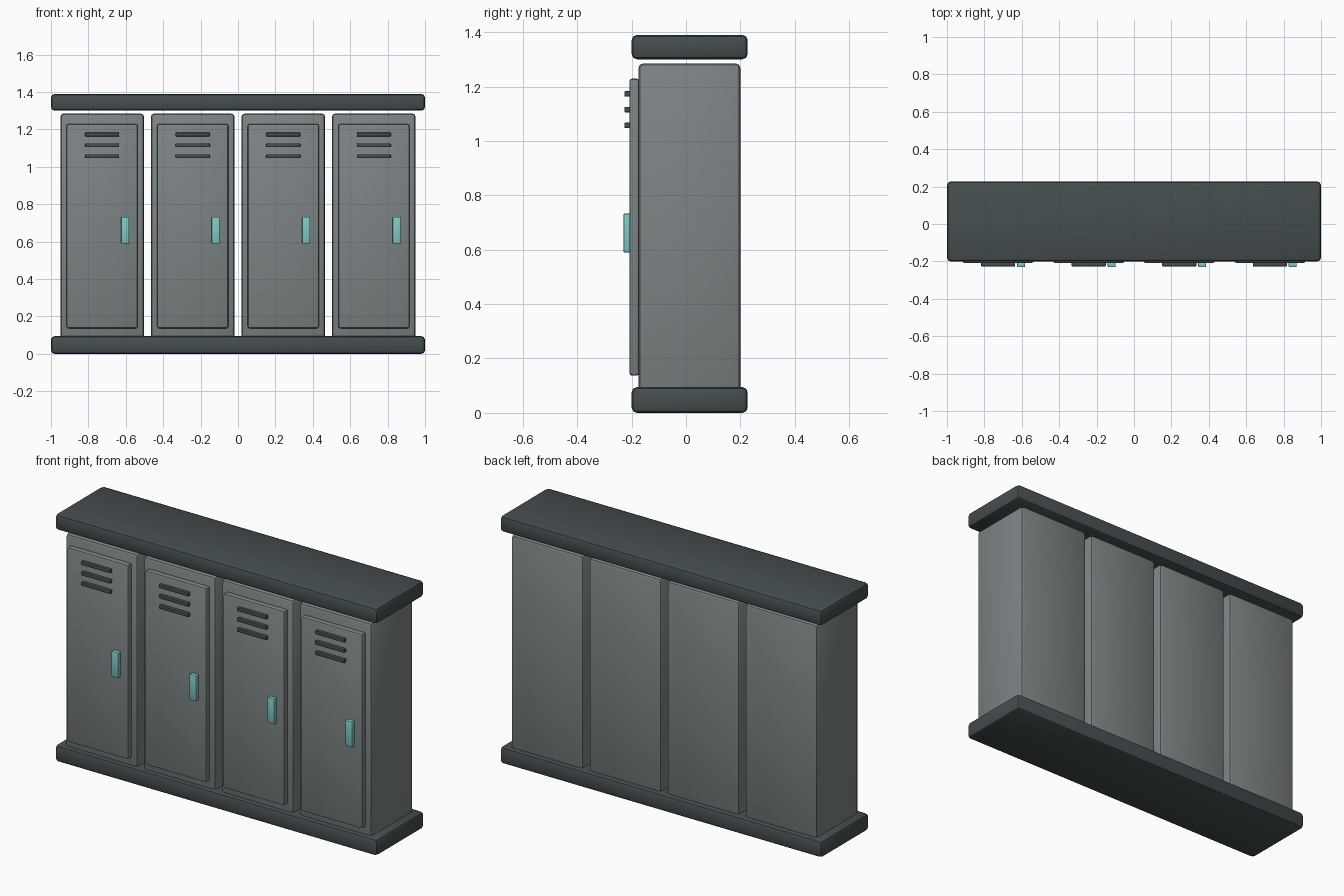
import bpy

if "Cube" in bpy.data.objects:
    bpy.data.objects.remove(bpy.data.objects["Cube"])


def material(name, rgb):
    m = bpy.data.materials.new(name)
    m.diffuse_color = (*rgb, 1)
    m.use_nodes = True
    m.node_tree.nodes["Principled BSDF"].inputs["Base Color"].default_value = m.diffuse_color
    return m


steel = material("steel grey", (0.205, 0.231, 0.235))
dark = material("dark slate", (0.060, 0.075, 0.080))
teal = material("teal", (0.205, 0.584, 0.565))


def box(name, x, y, z, mat, bevel, segments=2):
    """Rounded box from (min, max) ranges along each axis."""
    bpy.ops.mesh.primitive_cube_add(
        size=1, location=[(a + b) / 2 for a, b in (x, y, z)])
    ob = bpy.context.object
    ob.name = name
    ob.scale = [b - a for a, b in (x, y, z)]
    bpy.ops.object.transform_apply(location=False, rotation=False, scale=True)
    ob.data.materials.append(mat)
    mod = ob.modifiers.new("rounded edges", 'BEVEL')
    mod.width = bevel
    mod.segments = segments
    bpy.ops.object.modifier_apply(modifier=mod.name)
    bpy.ops.object.shade_smooth_by_angle()
    return ob


# Base plinth and top slab
box("base", (-1, 1), (-0.2, 0.227), (0, 0.095), dark, 0.02)
box("top_slab", (-1, 1), (-0.2, 0.227), (1.30, 1.39), dark, 0.02)

# Four lockers in a row
for i in range(4):
    c = (i - 1.5) * 0.484
    n = i + 1
    box(f"locker_body_{n}", (c - 0.224, c + 0.224), (-0.175, 0.2),
        (0.08, 1.285), steel, 0.018)
    box(f"door_{n}", (c - 0.19, c + 0.19), (-0.208, -0.172),
        (0.137, 1.229), steel, 0.01)
    # Vent bars
    for k in range(3):
        z = 1.173 - k * 0.058
        box(f"vent_{n}_{k + 1}", (c - 0.091, c + 0.091), (-0.227, -0.205),
            (z - 0.01, z + 0.01), dark, 0.004)
    # Handle on the right side of the door
    box(f"handle_{n}", (c + 0.101, c + 0.144), (-0.23, -0.205),
        (0.59, 0.733), teal, 0.004)
